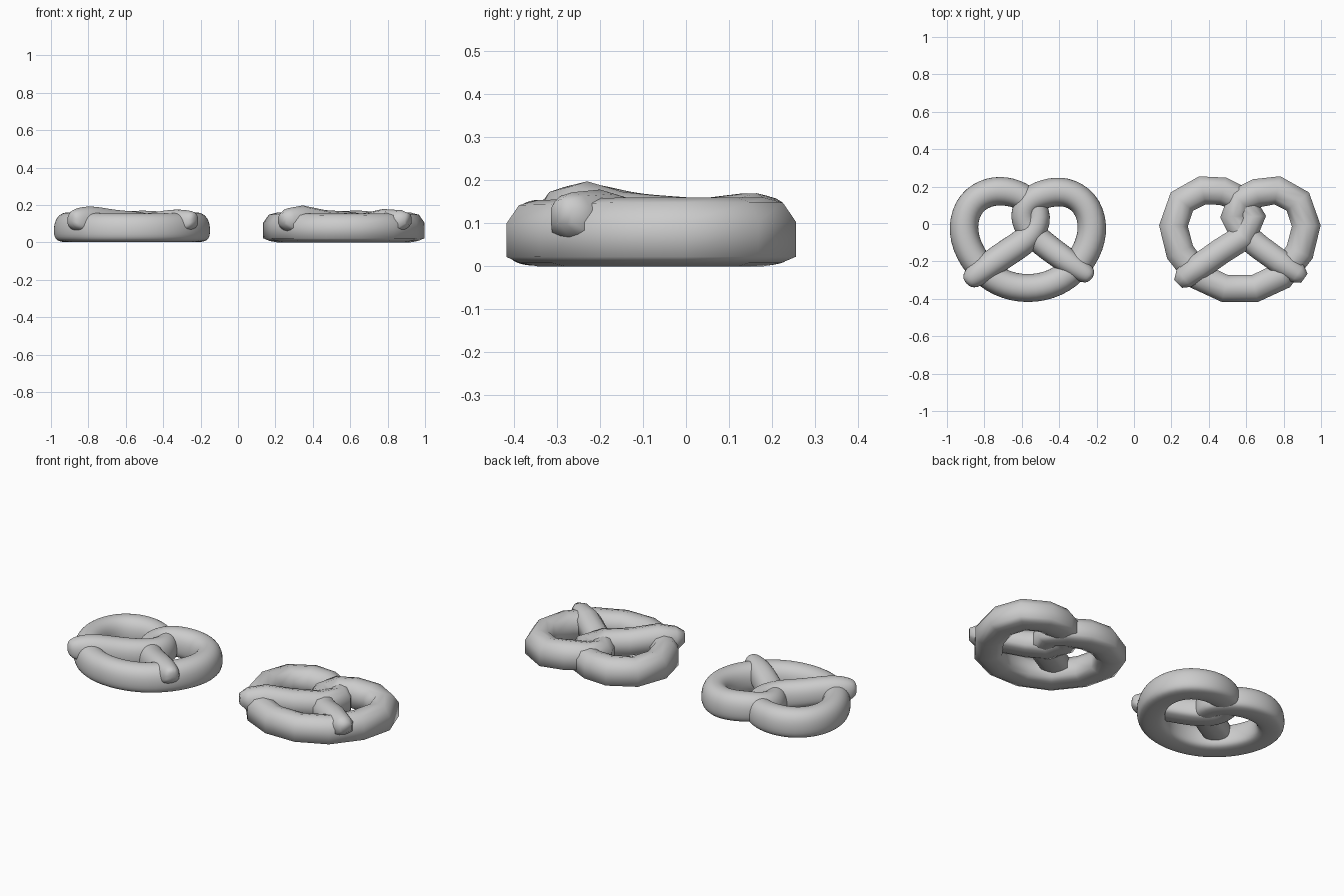
import bpy
import bmesh
from mathutils import Vector

default_cube = bpy.data.objects.get("Cube")
if default_cube:
    bpy.data.objects.remove(default_cube, do_unlink=True)

# Dough centreline, one row per ring: x, y, centre height, half thickness
over_arm = [
    (-.33, -.32, .125, .03),
    (-.3, -.29, .12, .06),
    (-.22, -.23, .125, .07),
    (-.1, -.145, .1, .07),
    (.02, -.07, .09, .072),
    (.07, .04, .085, .07),
    (.01, .13, .075, .07),
]
left_lobe = [
    (-.09, .175, .08, .075),
    (-.2, .18, .08, .077),
    (-.31, .12, .08, .077),
    (-.355, -.01, .08, .077),
    (-.32, -.15, .08, .077),
    (-.22, -.28, .078, .075),
    (-.08, -.345, .077, .074),
]
under_arm = [
    (.09, .165, .09, .077),
    (0, .125, .093, .073),
    (-.035, .04, .085, .07),
    (.01, -.045, .075, .07),
    (.1, -.12, .085, .067),
    (.21, -.2, .11, .066),
    (.31, -.265, .115, .055),
    (.345, -.29, .125, .03),
]
# The right lobe mirrors the left one; its last ring becomes part of the twist
right_lobe = [(-x, y, z, r) for x, y, z, r in reversed(left_lobe[1:])]
centreline = over_arm + left_lobe + right_lobe + under_arm

# Dough cross-section: domed top, upright sides, nearly flat underside
half_section = [(.55, -.9), (1, -.72), (1, .3), (.6, .85)]
section = (
    [(0, -1)]
    + half_section
    + [(0, 1)]
    + [(-side, up) for side, up in reversed(half_section)]
)


def sweep_dough(bm, girth):
    """Sweep the cross-section along the centreline and close both ends."""
    rings = []
    last = len(centreline) - 1
    for i, (x, y, z, radius) in enumerate(centreline):
        before = Vector(centreline[max(i - 1, 0)][:2])
        after = Vector(centreline[min(i + 1, last)][:2])
        along = (after - before).normalized()
        across = Vector((along.y, -along.x, 0))
        centre = Vector((x, y, z))
        ring = []
        for side, up in section:
            point = centre + across * side * radius * girth
            point.z = max(z + up * radius * girth * 1.04, 0)
            ring.append(bm.verts.new(point))
        rings.append(ring)
    count = len(section)
    for ring, following in zip(rings, rings[1:]):
        for j in range(count):
            k = (j + 1) % count
            bm.faces.new((ring[j], ring[k], following[k], following[j]))
    bm.faces.new(rings[0])
    bm.faces.new(rings[-1])
    bmesh.ops.recalc_face_normals(bm, faces=bm.faces[:])


def make_pretzel(name, centre_x, girth, subdivisions):
    bm = bmesh.new()
    sweep_dough(bm, girth)
    for face in bm.faces:
        face.smooth = True
    mesh = bpy.data.meshes.new(name)
    bm.to_mesh(mesh)
    bm.free()
    pretzel = bpy.data.objects.new(name, mesh)
    pretzel.location.x = centre_x
    bpy.context.collection.objects.link(pretzel)
    if subdivisions:
        smoothing = pretzel.modifiers.new("Smoothing", "SUBSURF")
        smoothing.levels = subdivisions
        smoothing.render_levels = subdivisions
    return pretzel


# Smooth pretzel and its plain low-poly twin
make_pretzel("smooth_pretzel", -.567, 1.06, 2)
make_pretzel("low_poly_pretzel", .566, 1, 0)
